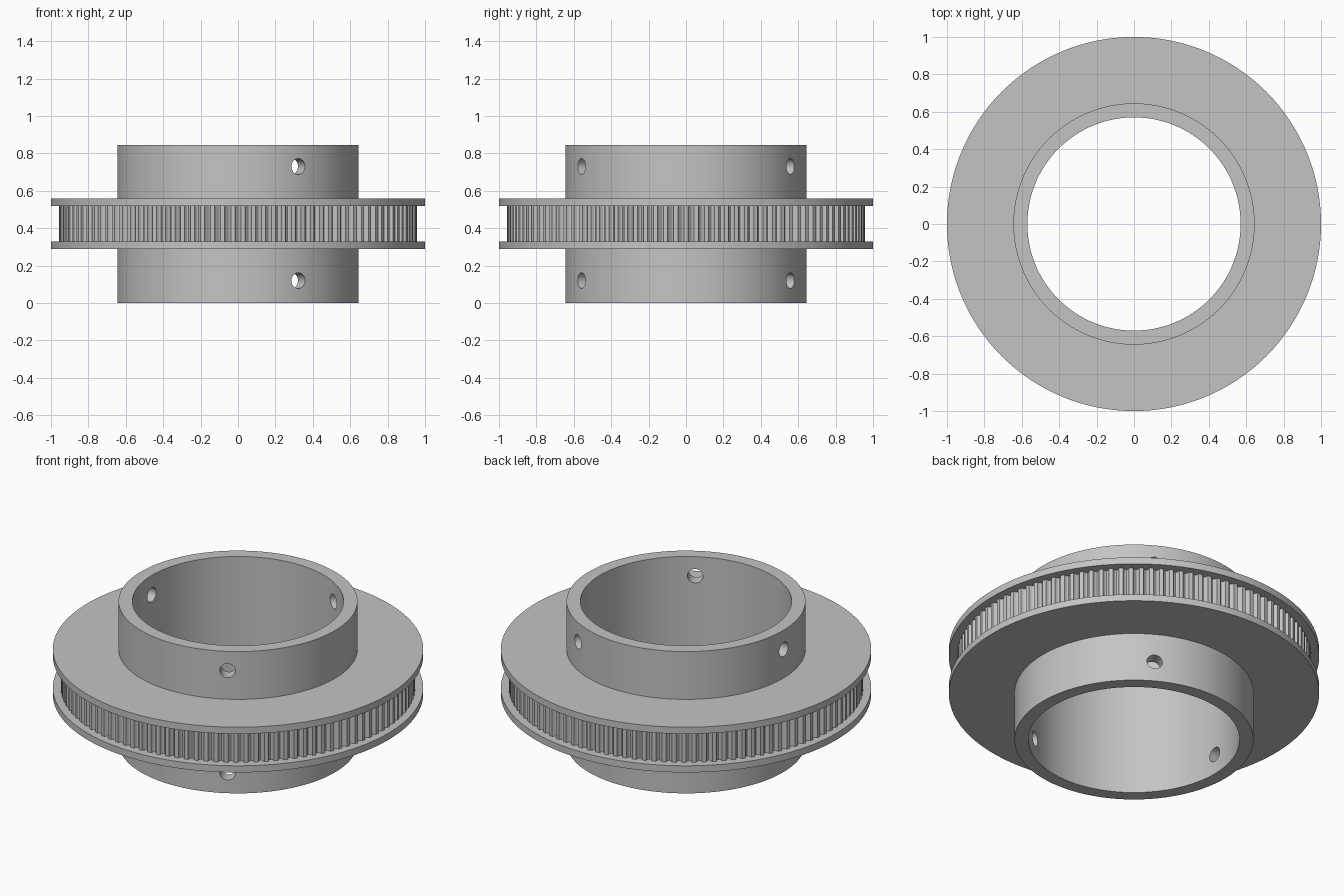
import bpy, bmesh, math
from mathutils import Matrix

cube = bpy.data.objects.get("Cube")
if cube:
    bpy.data.objects.remove(cube, do_unlink=True)

TEETH = 110
BORE, HUB, HEIGHT = 0.57, 0.645, 0.845
TIP, ROOT = 0.957, 0.935

metal = bpy.data.materials.new("plain grey metal")
metal.use_nodes = True
grey = (0.55, 0.55, 0.55, 1)
metal.diffuse_color = grey
metal.node_tree.nodes["Principled BSDF"].inputs["Base Color"].default_value = grey


def finish(name, bm):
    bmesh.ops.recalc_face_normals(bm, faces=bm.faces)
    mesh = bpy.data.meshes.new(name)
    bm.to_mesh(mesh)
    bm.free()
    mesh.materials.append(metal)
    ob = bpy.data.objects.new(name, mesh)
    bpy.context.collection.objects.link(ob)
    return ob


def smooth(ob):
    bpy.ops.object.select_all(action="DESELECT")
    ob.select_set(True)
    bpy.context.view_layer.objects.active = ob
    bpy.ops.object.shade_smooth_by_angle(angle=math.radians(30))


def ring(name, inner, outline, z0, z1):
    """Closed ring between a round bore and an outline of (angle, radius) points."""
    bm = bmesh.new()
    loops = []
    for a, r in outline:
        c, s = math.cos(a), math.sin(a)
        loops.append([bm.verts.new((rad * c, rad * s, z))
                      for rad, z in ((inner, z0), (r, z0), (r, z1), (inner, z1))])
    for i, p in enumerate(loops):
        q = loops[(i + 1) % len(loops)]
        for j in range(4):
            k = (j + 1) % 4
            bm.faces.new((p[j], q[j], q[k], p[k]))
    return finish(name, bm)


def circle(r, n=192):
    return [(math.tau * i / n, r) for i in range(n)]


# Hub sleeve running the full height
hub = ring("hub_sleeve", BORE, circle(HUB), 0, HEIGHT)

# Set screw holes: three around each end of the sleeve
bm = bmesh.new()
for z in (0.12, 0.73):
    for deg in (60, 180, 300):
        m = (Matrix.Rotation(math.radians(deg), 4, "Z")
             @ Matrix.Translation((0.61, 0, z)) @ Matrix.Rotation(math.pi / 2, 4, "Y"))
        bmesh.ops.create_cone(bm, cap_ends=True, segments=32, radius1=0.042,
                              radius2=0.042, depth=0.2, matrix=m)
cutter = finish("screw_hole_cutter", bm)
cutter.hide_render = True
cut = hub.modifiers.new("screw_holes", "BOOLEAN")
cut.object = cutter
cut.solver = "EXACT"
bpy.context.view_layer.objects.active = hub
bpy.ops.object.modifier_apply(modifier=cut.name)
bpy.data.objects.remove(cutter, do_unlink=True)
smooth(hub)

# Flanges either side of the belt track
for name, z in (("lower_flange", 0.29), ("upper_flange", 0.52)):
    smooth(ring(name, 0.61, circle(1.0), z, z + 0.04))

# Toothed belt track: flat tips with rounded grooves between them
pitch = math.tau / TEETH
profile = []
for t in range(TEETH):
    for i in range(7):
        u = i / 6
        depth = (TIP - ROOT) * math.sin(math.pi * u) ** 0.6 if 0 < i < 6 else 0
        profile.append(((t + 0.2 + 0.6 * u) * pitch, TIP - depth))
smooth(ring("toothed_track", 0.61, profile, 0.32, 0.53))
